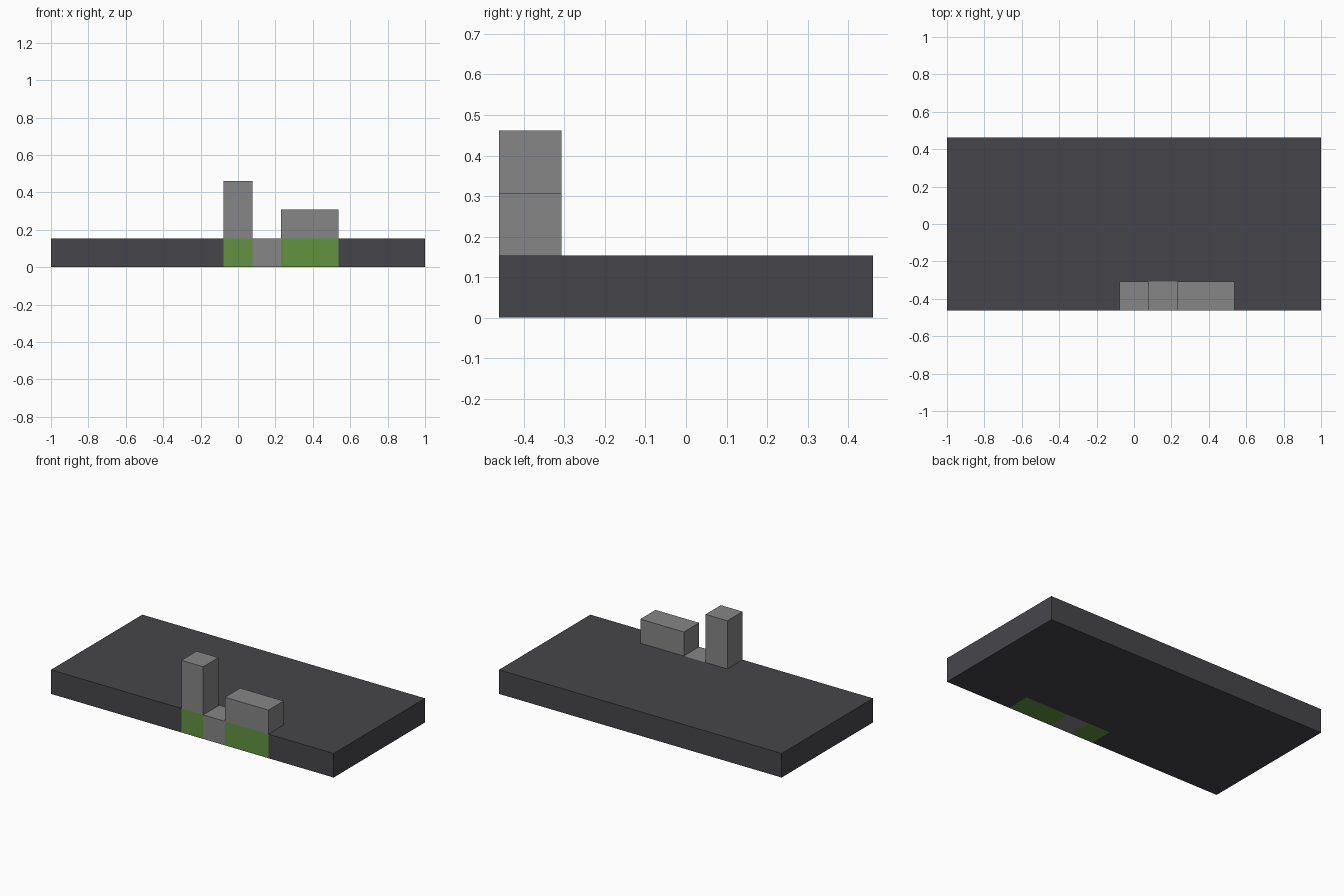
import bpy
import bmesh

U = 2 / 13  # one grid block

default = bpy.data.objects.get("Cube")
if default:
    bpy.data.objects.remove(default, do_unlink=True)


def material(name, rgb):
    mat = bpy.data.materials.new(name)
    mat.use_nodes = True
    mat.diffuse_color = (*rgb, 1)
    bsdf = next(n for n in mat.node_tree.nodes if n.type == "BSDF_PRINCIPLED")
    bsdf.inputs["Base Color"].default_value = (*rgb, 1)
    return mat


dark = material("dark asphalt", (0.062, 0.061, 0.069))
grey = material("stone grey", (0.238, 0.238, 0.238))
green = material("grass green", (0.125, 0.29, 0.052))


def prism(name, outline, bottom, top, mat):
    """Extrude a flat outline, given in block units, from bottom to top."""
    bm = bmesh.new()
    base = bm.faces.new([bm.verts.new((x * U, y * U, bottom * U)) for x, y in outline])
    grown = bmesh.ops.extrude_face_region(bm, geom=[base])["geom"]
    verts = [v for v in grown if isinstance(v, bmesh.types.BMVert)]
    bmesh.ops.translate(bm, verts=verts, vec=(0, 0, (top - bottom) * U))
    bmesh.ops.recalc_face_normals(bm, faces=bm.faces)
    mesh = bpy.data.meshes.new(name)
    bm.to_mesh(mesh)
    bm.free()
    mesh.materials.append(mat)
    obj = bpy.data.objects.new(name, mesh)
    bpy.context.collection.objects.link(obj)
    return obj


def block(name, x0, x1, bottom, top, mat):
    """Box standing in the row along the front edge."""
    return prism(name, [(x0, -3), (x1, -3), (x1, -2), (x0, -2)], bottom, top, mat)


# Ground slab, notched at the front where the blocks are set in
prism("ground_slab", [(-6.5, -3), (-0.5, -3), (-0.5, -2), (3.5, -2),
                      (3.5, -3), (6.5, -3), (6.5, 3), (-6.5, 3)], 0, 1, dark)

# Grass plots with buildings on top, and the paving between them
block("tower_plot", -0.5, 0.5, 0, 1, green)
block("tower", -0.5, 0.5, 1, 3, grey)
block("paving", 0.5, 1.5, 0, 1, grey)
block("long_building_plot", 1.5, 3.5, 0, 1, green)
block("long_building", 1.5, 3.5, 1, 2, grey)
